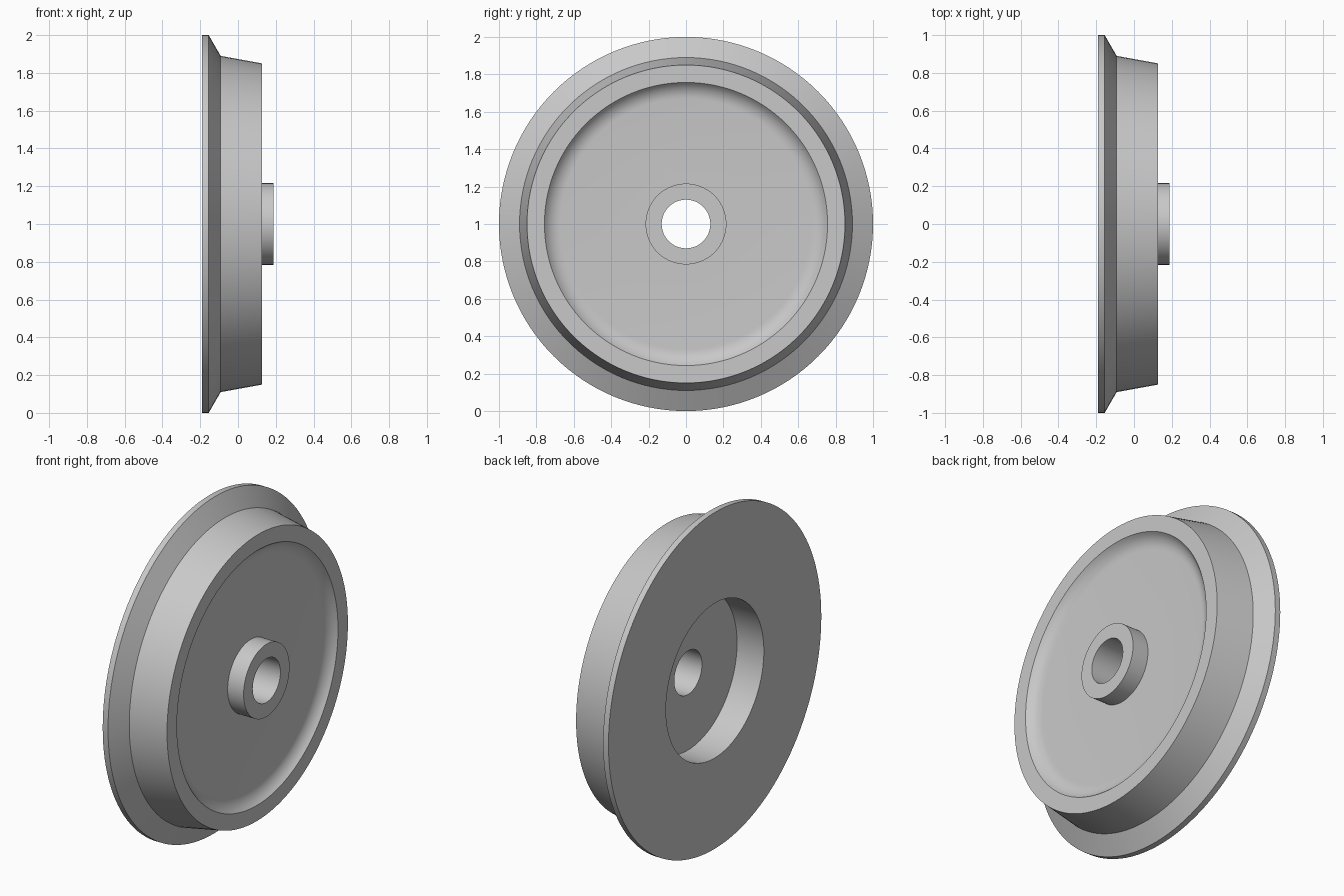
import bpy, bmesh, math
from mathutils import Matrix, Vector

cube = bpy.data.objects.get("Cube")
if cube:
    bpy.data.objects.remove(cube, do_unlink=True)

SEGMENTS = 128

# One plain metal colour
metal = bpy.data.materials.new("grey_metal")
metal.use_nodes = True
colour = (0.58, 0.58, 0.58, 1)
metal.diffuse_color = colour
metal.node_tree.nodes["Principled BSDF"].inputs["Base Color"].default_value = colour


def fillet(x_floor, r_inner, r_outer, depth, steps):
    """Concave arc from the dish lip down to a tangent flat floor."""
    width = r_outer - r_inner
    radius = (width ** 2 + depth ** 2) / (2 * depth)
    sweep = math.asin(width / radius)
    return [(x_floor + radius * (1 - math.cos(a)), r_inner + radius * math.sin(a))
            for a in (sweep * (1 - i / steps) for i in range(steps + 1))]


def revolve(name, profile):
    """Spin a closed (x, radius) profile around the wheel axle."""
    bm = bmesh.new()
    axle = Vector((0, 0, 1))
    rings = []
    for k in range(SEGMENTS):
        turn = Matrix.Rotation(math.tau * k / SEGMENTS, 3, "X")
        rings.append([bm.verts.new(axle + turn @ Vector((x, 0, r))) for x, r in profile])
    count = len(profile)
    for k, ring in enumerate(rings):
        after = rings[(k + 1) % SEGMENTS]
        for i in range(count):
            j = (i + 1) % count
            bm.faces.new((ring[i], ring[j], after[j], after[i]))
    bmesh.ops.recalc_face_normals(bm, faces=bm.faces)
    mesh = bpy.data.meshes.new(name)
    bm.to_mesh(mesh)
    bm.free()
    mesh.materials.append(metal)
    obj = bpy.data.objects.new(name, mesh)
    bpy.context.collection.objects.link(obj)
    return obj


# Flange, coned tread and rim face
outer = [(-0.19, 0.46), (-0.19, 1.0), (-0.155, 1.0), (-0.092, 0.89), (0.128, 0.85)]
# Shallow dish in the front face
dish = fillet(0.083, 0.67, 0.757, 0.045, 6)
# Raised hub, bore and the recess behind it
hub = [(0.083, 0.216), (0.188, 0.216), (0.188, 0.13), (-0.014, 0.13), (-0.014, 0.46)]

wheel = revolve("flanged_wheel", outer + dish + hub)

bpy.ops.object.select_all(action="DESELECT")
wheel.select_set(True)
bpy.context.view_layer.objects.active = wheel
bpy.ops.object.shade_smooth_by_angle(angle=math.radians(30))
